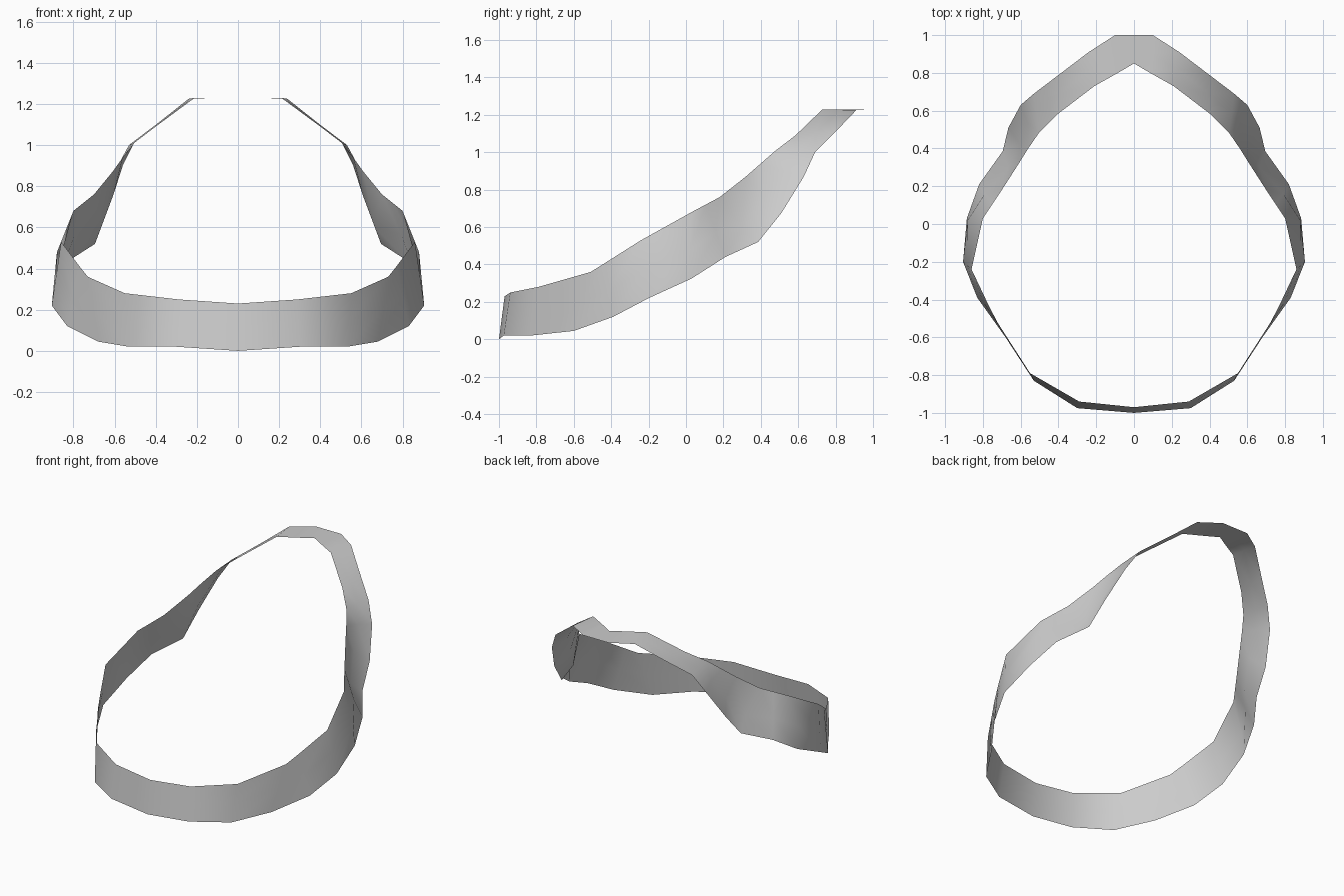
import bpy
import bmesh
from mathutils import Vector

# Stations along the right half, front to back:
# outer (lower) edge, inner (upper) edge, optional centre-line point
stations = [
    ((0.00, -1.00, 0.00), (0.00, -0.97, 0.23), None),
    ((0.30, -0.975, 0.02), (0.29, -0.94, 0.25), None),
    ((0.53, -0.83, 0.02), (0.55, -0.79, 0.28), None),
    ((0.68, -0.60, 0.045), (0.73, -0.51, 0.36), None),
    ((0.83, -0.39, 0.12), (0.77, -0.43, 0.41), None),
    ((0.905, -0.20, 0.22), (0.86, -0.24, 0.53), None),
    ((0.885, 0.03, 0.325), (0.80, 0.03, 0.68), (0.88, 0.02, 0.48)),
    ((0.82, 0.21, 0.44), (0.75, 0.105, 0.72), (0.79, 0.16, 0.57)),
    ((0.695, 0.385, 0.52), (0.70, 0.18, 0.76), (0.665, 0.30, 0.60)),
    ((0.665, 0.51, 0.675), (0.61, 0.32, 0.87), (0.605, 0.42, 0.76)),
    ((0.60, 0.63, 0.87), (0.56, 0.40, 0.94), (0.56, 0.53, 0.90)),
    ((0.53, 0.69, 1.00), (0.505, 0.48, 1.01), None),
    ((0.385, 0.80, 1.11), (0.40, 0.585, 1.09), None),
    ((0.24, 0.91, 1.225), (0.21, 0.73, 1.23), None),
    ((0.10, 1.00, 1.23), (0.085, 0.80, 1.23), None),
    ((0.00, 1.00, 1.23), (0.00, 0.85, 1.23), None),
]

# Twisted band: half strip of three rails
bm = bmesh.new()
rows = []
for lower, upper, centre in stations:
    mid = centre or (Vector(lower) + Vector(upper)) / 2
    rows.append([bm.verts.new(p) for p in (lower, mid, upper)])
for a, b in zip(rows, rows[1:]):
    for k in range(2):
        bm.faces.new((a[k], b[k], b[k + 1], a[k + 1]))
for face in bm.faces:
    face.smooth = True

mesh = bpy.data.meshes.new("band")
bm.to_mesh(mesh)
bm.free()
band = bpy.data.objects.new("band", mesh)
bpy.context.collection.objects.link(band)

# Other half by mirroring
mirror = band.modifiers.new("mirror", "MIRROR")
mirror.use_axis[0] = True
mirror.use_clip = True
mirror.merge_threshold = 0.001

# Plain grey
grey = bpy.data.materials.new("light grey")
grey.diffuse_color = (0.6, 0.6, 0.6, 1)
mesh.materials.append(grey)
